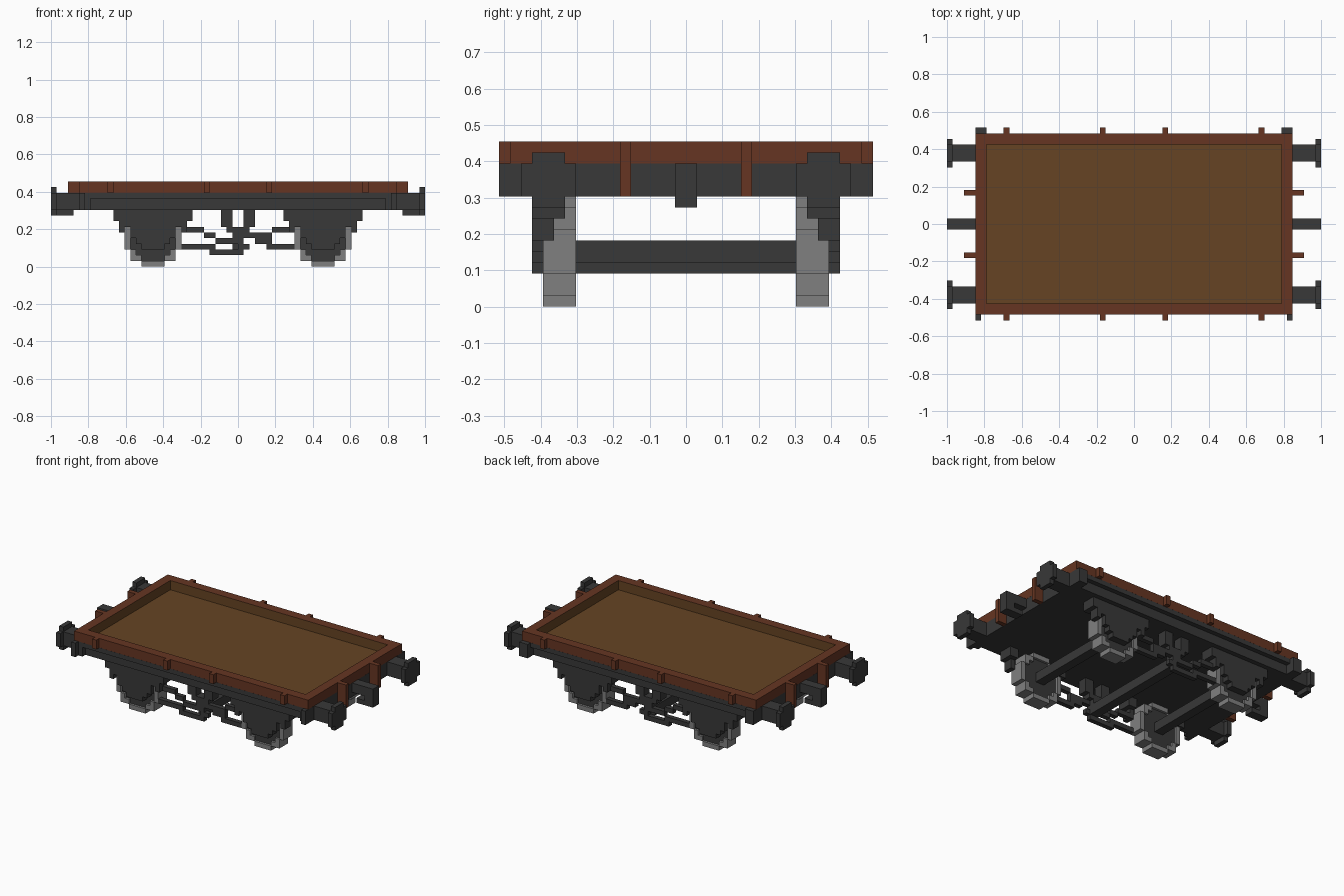
import bpy, bmesh

cube = bpy.data.objects.get("Cube")
if cube:
    bpy.data.objects.remove(cube)

U = 1 / 33  # one block


def material(name, rgb):
    lin = [((c / 255 + 0.055) / 1.055) ** 2.4 for c in rgb] + [1]
    m = bpy.data.materials.new(name)
    m.use_nodes = True
    m.diffuse_color = lin
    m.node_tree.nodes["Principled BSDF"].inputs["Base Color"].default_value = lin
    return m


IRON = material("dark_iron", (56, 56, 56))
STEEL = material("grey_steel", (128, 128, 128))
RED = material("red_brown_wood", (102, 53, 34))
PLANK = material("plank_brown", (102, 68, 35))


def build(name, boxes, mats, rule=None):
    """Join block boxes (x0, x1, y0, y1, z0, z1) into one object."""
    bm = bmesh.new()
    for x0, x1, y0, y1, z0, z1 in boxes:
        verts = bmesh.ops.create_cube(bm, size=1)["verts"]
        for v in verts:
            v.co.x = (x1 if v.co.x > 0 else x0) * U
            v.co.y = (y1 if v.co.y > 0 else y0) * U
            v.co.z = (z1 if v.co.z > 0 else z0) * U
    bm.normal_update()
    if rule:
        for f in bm.faces:
            f.material_index = rule(f)
    me = bpy.data.meshes.new(name)
    bm.to_mesh(me)
    bm.free()
    for m in mats:
        me.materials.append(m)
    ob = bpy.data.objects.new(name, me)
    bpy.context.collection.objects.link(ob)


def flip_x(boxes):
    return boxes + [(-b, -a, *rest) for a, b, *rest in boxes]


def flip_y(boxes):
    return boxes + [(a, b, -d, -c, e, f) for a, b, c, d, e, f in boxes]


def shift(boxes, dx):
    return [(a + dx, b + dx, *rest) for a, b, *rest in boxes]


# Deck and underframe
build("deck", [(-26, 26, -14, 14, 12.5, 13)], [PLANK])
build("underframe", [(-28, 28, -15, 15, 10, 12.5), (-28, 28, -16, 16, 12, 12.99)], [IRON])
build("corner_brackets", [(-28, -26, 15, 17, 10, 13), (26, 28, 15, 17, 10, 13),
                          (-28, -27, -17, -15, 10, 13), (27, 28, -17, -15, 10, 13),
                          (-27, -26, -16, -15, 10, 13), (26, 27, -16, -15, 10, 13)], [IRON])


# Low wall, planked on its inner faces
def inner_face(f):
    c, n = f.calc_center_median(), f.normal
    return 1 if n.x * c.x + n.y * c.y < -0.01 else 0


build("side_walls", flip_x([(26, 28, -16, 16, 13, 15)])
      + flip_y([(-26, 26, 14, 16, 13, 15)]), [RED, PLANK], inner_face)

# Stakes
build("side_stakes", flip_y(flip_x([(x, x + 1, 16, 17, 13, 15) for x in (5, 22)])), [RED])
build("end_stakes", flip_y(flip_x([(28, 30, 5, 6, 10, 15)])), [RED])

# Buffers and couplings
build("buffers", flip_y(flip_x([(28, 32, 11, 14, 10, 13),
                                (32, 33, 11, 14, 9, 14),
                                (32, 33, 10, 15, 10, 13)])), [IRON])
build("couplings", flip_x([(28, 33, -1, 1, 11, 13), (31, 33, -1, 1, 9, 11),
                           (29, 31, -1, 1, 9, 10)]), [IRON])

# Wheels: stepped grey ring around a recessed dark disc
OUTER = [2, 4, 4, 5, 5, 5, 5, 4, 4, 2]
INNER = [0, 2, 3, 4, 4, 4, 4, 3, 2, 0]
ring, disc = [], []
for z, (ro, ri) in enumerate(zip(OUTER, INNER)):
    ring += [(-ro, -ri, 10, 13, z, z + 1), (ri, ro, 10, 13, z, z + 1)]
    if ri:
        disc.append((-ri, ri, 10.5, 12.5, z, z + 1))

# Axle guards with stepped leaf springs and hangers
guard = [(-3, 3, 12.5, 14, 4, 10), (-2, 2, 12.5, 14, 3, 4),
         (-4, 4, 13, 14, 5, 7), (-6, 6, 13, 14, 7, 8)]
guard += flip_x([(5, 7, 11, 14, 8, 10), (5, 6, 12, 14, 6, 8), (3, 5, 13, 14, 8, 10)])

for end, x in (("right", -15), ("left", 15)):
    build(end + "_wheels", flip_y(shift(ring, x)), [STEEL])
    build(end + "_wheel_discs", flip_y(shift(disc, x)), [IRON])
    build(end + "_axle_guards", flip_y(shift(guard, x)), [IRON])
    build(end + "_axle", [(x - 1, x + 1, -11, 11, 4, 6)], [IRON])

# Brake rigging: hangers, stepped push rods, lower lever and cross shaft
rigging = flip_x([(1, 3, 11, 13, 7, 10), (6, 10, 12, 13, 6, 7), (4, 6, 12, 13, 5, 6)])
rigging += [(-2, 2, 11, 13, 6, 7), (-1, 1, 11, 13, 4, 6), (-4, -1, 12, 13, 4, 5),
            (1, 4, 12, 13, 5, 6), (3, 6, 12, 13, 4, 5), (5, 10, 12, 13, 3, 4),
            (-10, -4, 12, 13, 3, 4), (-5, 1, 12, 13, 2, 3), (0, 2, 12, 13, 3, 4)]
build("brake_rigging", flip_y(rigging), [IRON])
build("brake_shaft", [(-1, 1, -12, 12, 3, 5)], [IRON])
